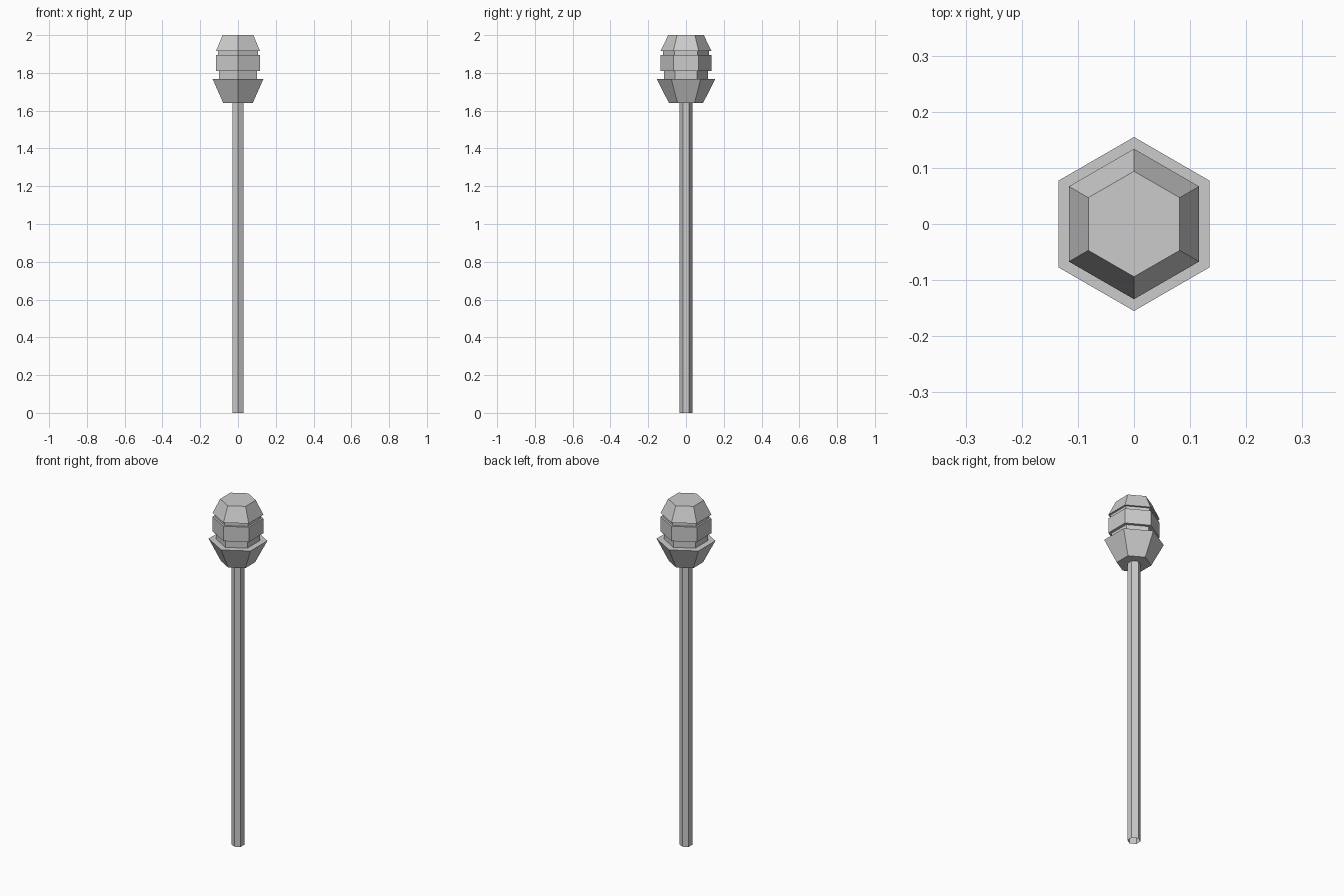
import bpy, bmesh
from math import sin, cos, pi

if "Cube" in bpy.data.objects:
    bpy.data.objects.remove(bpy.data.objects["Cube"])

SIDES = 6


def lathe(name, profile, cap_bottom=True, cap_top=True):
    """Six-sided solid from (radius, z) rings, corners pointing along y."""
    bm = bmesh.new()
    rings = []
    for r, z in profile:
        rings.append([bm.verts.new((r * cos(pi / 2 + 2 * pi * i / SIDES),
                                    r * sin(pi / 2 + 2 * pi * i / SIDES), z))
                      for i in range(SIDES)])
    for low, high in zip(rings, rings[1:]):
        for i in range(SIDES):
            j = (i + 1) % SIDES
            bm.faces.new((low[i], low[j], high[j], high[i]))
    if cap_bottom:
        bm.faces.new(rings[0][::-1])
    if cap_top:
        bm.faces.new(rings[-1])
    mesh = bpy.data.meshes.new(name)
    bm.to_mesh(mesh)
    bm.free()
    obj = bpy.data.objects.new(name, mesh)
    bpy.context.collection.objects.link(obj)
    return obj


# Slim post, open at the foot and running up to the lamp cup
lathe("post", [(0.034, 0.0), (0.034, 1.64)], cap_bottom=False, cap_top=False)

# Lamp head: flared cup, recessed neck, wide band, second neck, tapered cap
lathe("lamp_head", [
    (0.09, 1.64), (0.155, 1.767),
    (0.116, 1.767), (0.116, 1.81),
    (0.134, 1.81), (0.134, 1.896),
    (0.122, 1.896), (0.122, 1.917),
    (0.134, 1.917), (0.094, 2.0),
])
